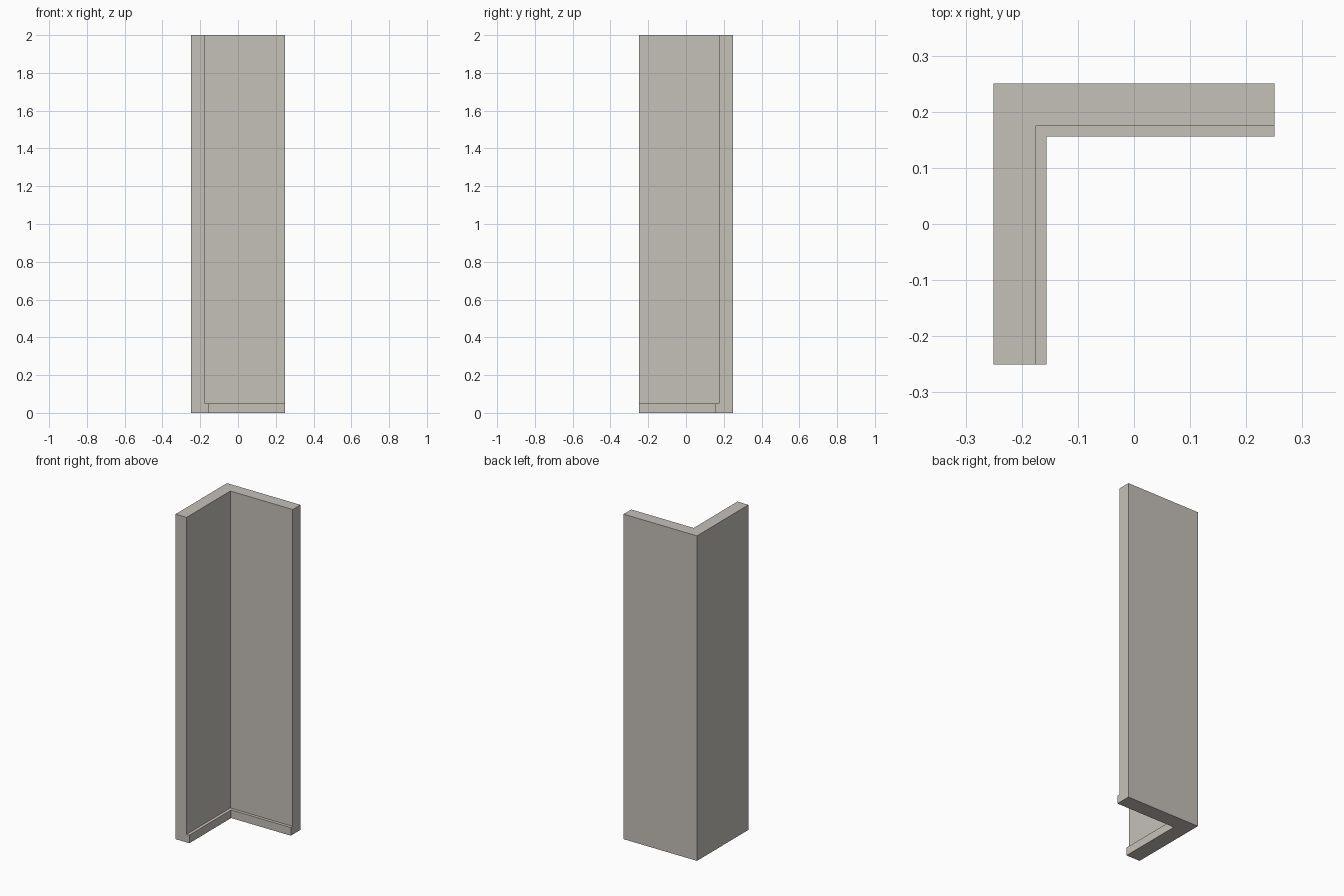
import bpy, bmesh

if "Cube" in bpy.data.objects:
    bpy.data.objects.remove(bpy.data.objects["Cube"])

HALF = 0.25     # half the footprint
WALL = 0.075    # wall thickness
SKIRT = 0.094   # wall plus skirting thickness
SKIRT_H = 0.05
HEIGHT = 2.0

plaster = bpy.data.materials.new("warm_grey_plaster")
plaster.diffuse_color = (0.56, 0.53, 0.485, 1)
plaster.use_nodes = True
plaster.node_tree.nodes["Principled BSDF"].inputs["Base Color"].default_value = plaster.diffuse_color

# Wall cross-section: (distance inward from outer face, height)
profile = [(0, 0), (SKIRT, 0), (SKIRT, SKIRT_H), (WALL, SKIRT_H), (WALL, HEIGHT), (0, HEIGHT)]

# Stations of the sweep: front end, mitred corner, right end
stations = [
    lambda d: (-HALF + d, -HALF),
    lambda d: (-HALF + d, HALF - d),
    lambda d: (HALF, HALF - d),
]

# Corner wall with skirting, swept as one solid
bm = bmesh.new()
rings = [[bm.verts.new((*at(d), z)) for d, z in profile] for at in stations]
n = len(profile)
for a, b in zip(rings, rings[1:]):
    for i in range(n):
        j = (i + 1) % n
        bm.faces.new((a[i], a[j], b[j], b[i]))
bm.faces.new(rings[0])
bm.faces.new(rings[-1][::-1])
bmesh.ops.recalc_face_normals(bm, faces=bm.faces[:])

mesh = bpy.data.meshes.new("corner_wall")
bm.to_mesh(mesh)
bm.free()
mesh.materials.append(plaster)
wall = bpy.data.objects.new("corner_wall", mesh)
bpy.context.collection.objects.link(wall)
